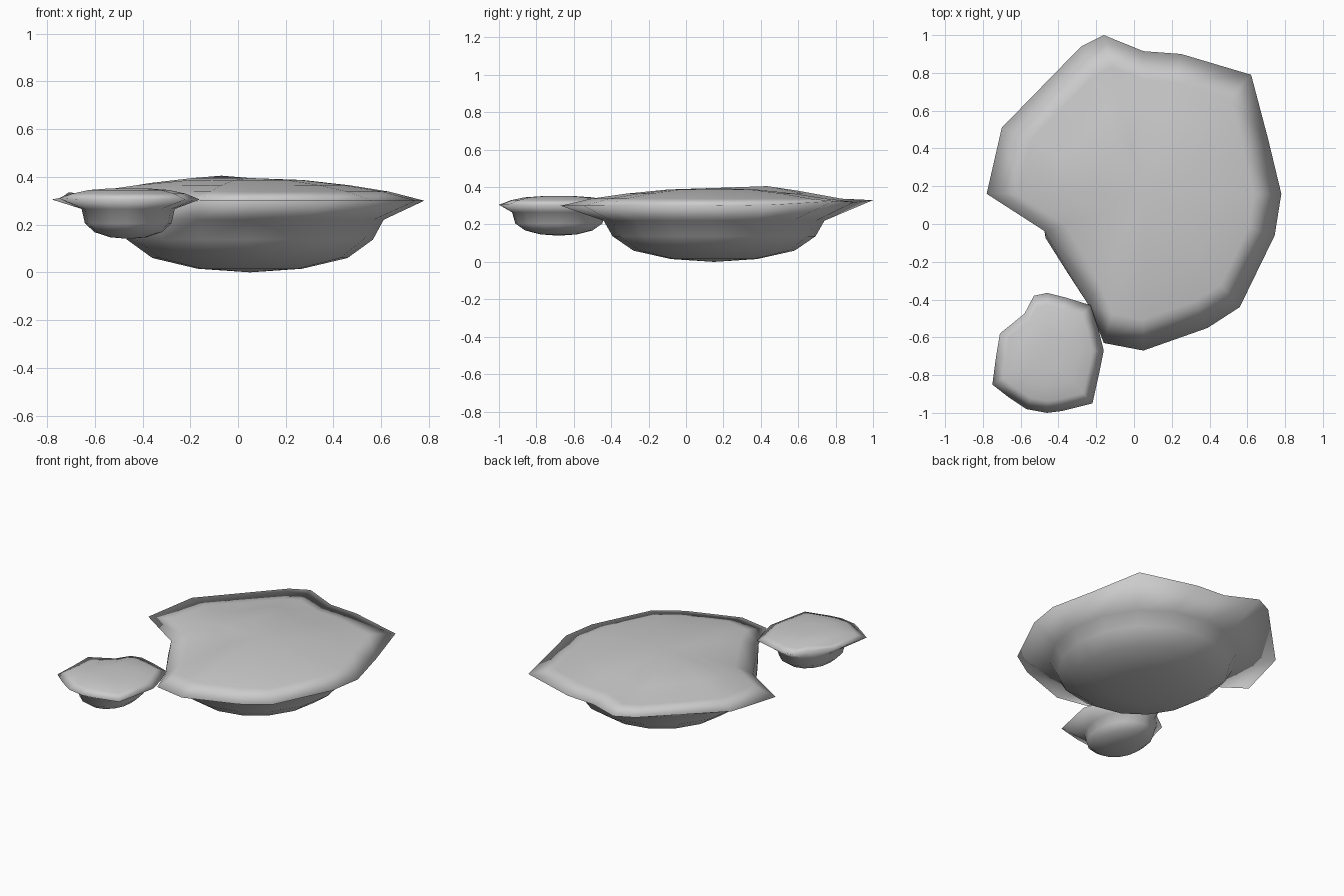
import bpy, bmesh
from math import cos, sin, pi

if "Cube" in bpy.data.objects:
    bpy.data.objects.remove(bpy.data.objects["Cube"])

SEG = 16


def lily_stone(name, centre, top, bottom, rim, bowl, dome, radii, bumps=None):
    """Flat cap with an irregular rim, blended into a rounded bowl underneath."""
    cx, cy = centre
    bm = bmesh.new()
    rings = []
    # bowl rings, from the bottom up
    for scale, z in bowl:
        rings.append([bm.verts.new((cx + radii[0] * scale * cos(2 * pi * i / SEG),
                                    cy + radii[1] * scale * sin(2 * pi * i / SEG), z))
                      for i in range(SEG)])
    # overhanging rim
    rings.append([bm.verts.new(p) for p in rim])
    # shallow dome rings, shrinking the rim outline
    for k, (f, z) in enumerate(dome):
        ring = []
        for i, (x, y, rz) in enumerate(rim):
            df, dz = (bumps or {}).get((k, i), (0, 0))
            ring.append(bm.verts.new((cx + (x - cx) * (f + df),
                                      cy + (y - cy) * (f + df), z + dz)))
        rings.append(ring)
    for a, b in zip(rings, rings[1:]):
        for i in range(SEG):
            j = (i + 1) % SEG
            bm.faces.new((a[i], a[j], b[j], b[i]))
    low = bm.verts.new((cx, cy, bottom))
    high = bm.verts.new((cx, cy, top))
    for i in range(SEG):
        j = (i + 1) % SEG
        bm.faces.new((low, rings[0][j], rings[0][i]))
        bm.faces.new((high, rings[-1][i], rings[-1][j]))
    for f in bm.faces:
        f.smooth = True
    me = bpy.data.meshes.new(name)
    bm.to_mesh(me)
    bm.free()
    ob = bpy.data.objects.new(name, me)
    bpy.context.collection.objects.link(ob)
    return ob


# large floating slab
large_rim = [(.78, .16, .30), (.71, .45, .305), (.62, .79, .325), (.25, .90, .32),
             (.05, .915, .32), (-.16, 1.0, .33), (-.28, .94, .33), (-.70, .51, .32),
             (-.78, .16, .305), (-.47, -.04, .30), (-.36, -.21, .285), (-.24, -.43, .29),
             (-.16, -.63, .30), (.05, -.67, .30), (.39, -.55, .30), (.56, -.44, .30)]
# slot the lower right corner into the ring
large_rim = large_rim[:10] + large_rim[11:] + [(.745, -.06, .30)]
lily_stone("large_slab", (.05, .15), .395, 0.0, large_rim,
           [(.39, .015), (.73, .06), (.92, .137), (1.0, .22)],
           [(.80, .338), (.57, .365), (.30, .387)], (.56, .59),
           {(2, 6): (.06, .018), (2, 7): (.02, .008), (1, 6): (0, .015), (1, 7): (0, .008)})

# small floating slab
small_rim = [(-.16, -.67, .305), (-.19, -.55, .305), (-.23, -.43, .31), (-.36, -.39, .315),
             (-.46, -.365, .315), (-.53, -.38, .315), (-.58, -.475, .32), (-.71, -.58, .335),
             (-.73, -.70, .32), (-.75, -.85, .31), (-.66, -.92, .305), (-.57, -.98, .305),
             (-.46, -1.0, .305), (-.38, -.99, .305), (-.22, -.95, .305), (-.18, -.77, .305)]
lily_stone("small_slab", (-.46, -.68), .352, .14, small_rim,
           [(.39, .147), (.72, .168), (.93, .205), (1.0, .265)],
           [(.80, .33), (.57, .345), (.30, .351)], (.195, .25))
